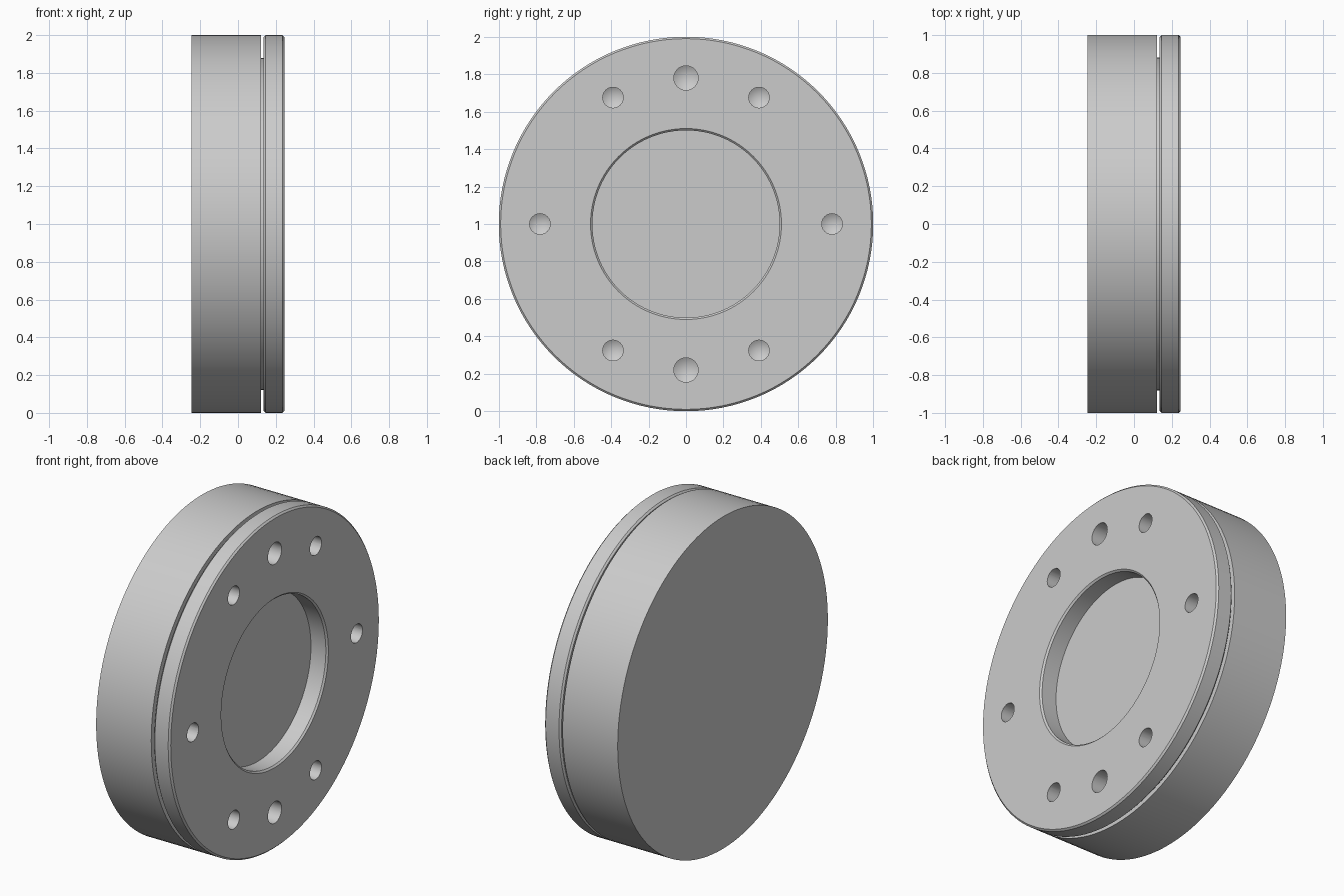
import bpy, bmesh, math
from mathutils import Matrix, Vector

cube = bpy.data.objects.get("Cube")
if cube:
    bpy.data.objects.remove(cube, do_unlink=True)

grey = bpy.data.materials.new("light_grey")
grey.use_nodes = True
colour = (0.6, 0.6, 0.6, 1)
grey.diffuse_color = colour
grey.node_tree.nodes["Principled BSDF"].inputs["Base Color"].default_value = colour


def lathe(name, profile, steps, y=0, z=1):
    """Turn a profile of (x, radius) points about an axis along x."""
    bm = bmesh.new()
    verts = [bm.verts.new((x, 0, r)) for x, r in profile]
    edges = [bm.edges.new(pair) for pair in zip(verts, verts[1:])]
    bmesh.ops.spin(bm, geom=verts + edges, cent=(0, 0, 0), axis=(1, 0, 0),
                   angle=math.tau, steps=steps)
    bmesh.ops.remove_doubles(bm, verts=bm.verts, dist=0.0001)
    bmesh.ops.recalc_face_normals(bm, faces=bm.faces)
    bmesh.ops.transform(bm, matrix=Matrix.Translation(Vector((0, y, z))), verts=bm.verts)
    mesh = bpy.data.meshes.new(name)
    bm.to_mesh(mesh)
    bm.free()
    mesh.materials.append(grey)
    obj = bpy.data.objects.new(name, mesh)
    bpy.context.collection.objects.link(obj)
    return obj


# Sizes along the axis and radially
BACK, FRONT = -0.245, 0.245
GROOVE_BACK, GROOVE_FRONT = 0.122, 0.136
CHAMFER = 0.01
RECESS, NECK = 0.5, 0.88

# Drum, groove, chamfered flange and central recess in one turned profile
disc = lathe("flanged_disc", [
    (BACK, 0), (BACK, 1),
    (GROOVE_BACK, 1), (GROOVE_BACK, NECK),
    (GROOVE_FRONT, NECK), (GROOVE_FRONT, 1 - CHAMFER),
    (GROOVE_FRONT + CHAMFER, 1), (FRONT - CHAMFER, 1), (FRONT, 1 - CHAMFER),
    (FRONT, RECESS + CHAMFER), (FRONT - CHAMFER, RECESS),
    (GROOVE_FRONT, RECESS), (GROOVE_FRONT, 0),
], 128)

# Drilled holes with conical bottoms; the top and bottom ones are wider
for degrees in (0, 60, 90, 120, 180, 240, 270, 300):
    radius = 0.065 if degrees in (90, 270) else 0.055
    a = math.radians(degrees)
    floor = FRONT - 0.2
    drill = lathe("hole_cutter", [
        (FRONT + 0.1, 0), (FRONT + 0.1, radius),
        (floor, radius), (floor - radius * 0.6, 0),
    ], 32, 0.78 * math.cos(a), 1 + 0.78 * math.sin(a))
    drill.hide_render = True
    cut = disc.modifiers.new("hole", 'BOOLEAN')
    cut.operation = 'DIFFERENCE'
    cut.solver = 'EXACT'
    cut.object = drill
    bpy.context.view_layer.objects.active = disc
    bpy.ops.object.modifier_apply(modifier=cut.name)
    bpy.data.objects.remove(drill, do_unlink=True)

# Smooth round walls, crisp rims
bpy.ops.object.select_all(action='DESELECT')
disc.select_set(True)
bpy.context.view_layer.objects.active = disc
bpy.ops.object.shade_smooth_by_angle(angle=math.radians(30))
